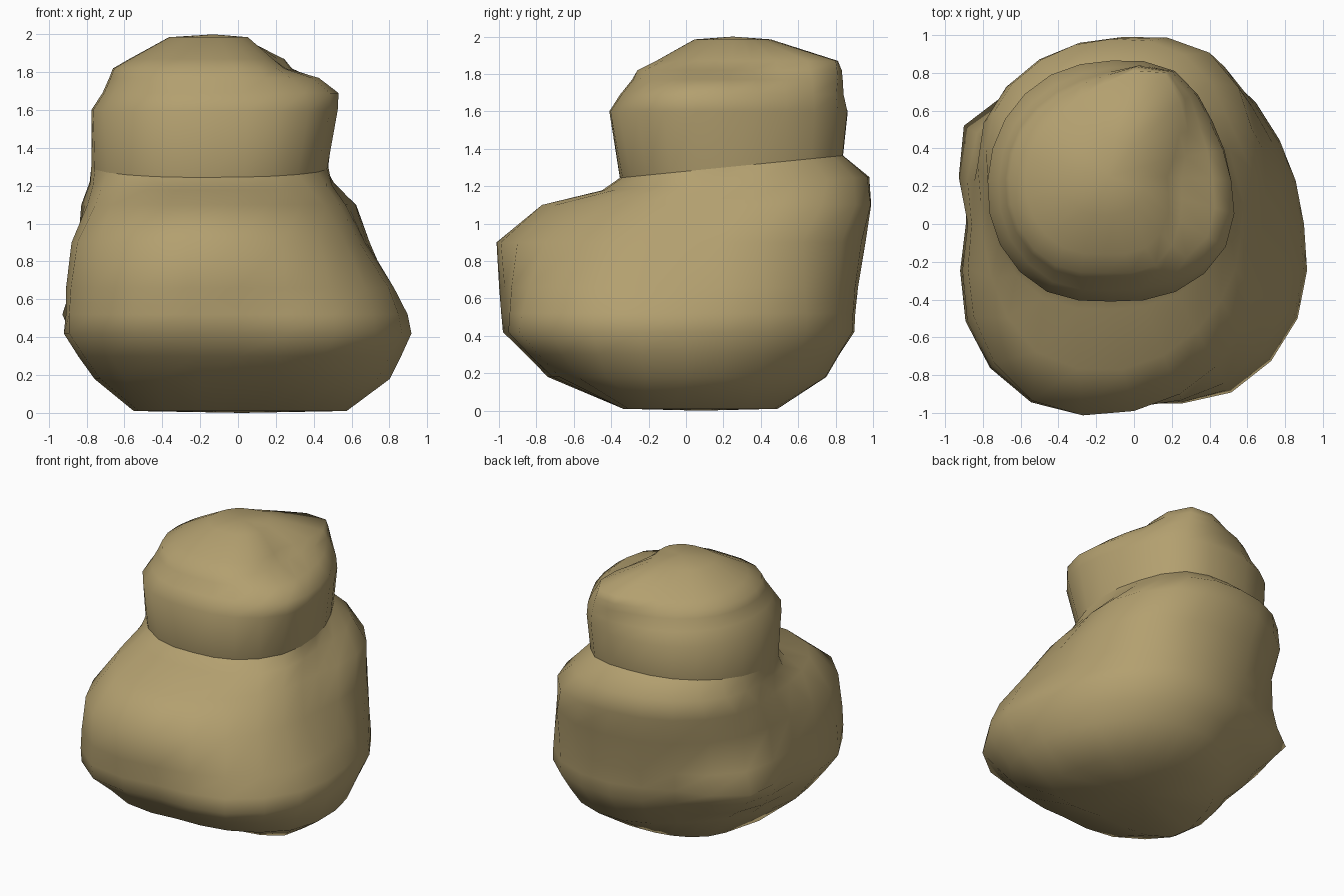
import bpy, bmesh, math

SIDES = 24
clay = bpy.data.materials.new("tan clay")
clay.diffuse_color = (0.45, 0.35, 0.16, 1)


def radius(table, i):
    """Smooth radius at side i from 12 radii spaced 30 degrees apart."""
    t = i * 12 / SIDES
    k, f = int(t), t - int(t)
    a, b, c, d = (table[(k + j) % 12] for j in (-1, 0, 1, 2))
    return b + 0.5 * f * (c - a + f * (2*a - 5*b + 4*c - d + f * (3*(b - c) + d - a)))


def ring(cx, cy, z, tilt, radii):
    pts = []
    for i in range(SIDES):
        ang = 2 * math.pi * i / SIDES
        r = radius(radii, i)
        x, y = cx + r * math.cos(ang), cy + r * math.sin(ang)
        pts.append((x, y, z + tilt * y))
    return pts


def loft(name, rings, bottom=None, top=None):
    """Skin a stack of rings, closing an end with a fan when a tip is given."""
    bm = bmesh.new()
    rows = [[bm.verts.new(p) for p in r] for r in rings]
    for lo, hi in zip(rows, rows[1:]):
        for i in range(SIDES):
            j = (i + 1) % SIDES
            bm.faces.new((lo[i], lo[j], hi[j], hi[i]))
    for tip, row, flip in ((bottom, rows[0], True), (top, rows[-1], False)):
        if tip:
            v = bm.verts.new(tip)
            for i in range(SIDES):
                a, b = row[i], row[(i + 1) % SIDES]
                bm.faces.new((b, a, v) if flip else (a, b, v))
    for f in bm.faces:
        f.smooth = True
    me = bpy.data.meshes.new(name)
    bm.to_mesh(me)
    bm.free()
    me.materials.append(clay)
    ob = bpy.data.objects.new(name, me)
    bpy.context.collection.objects.link(ob)
    return ob


# Outline of the head seen from above, about its own centre
HX, HY = -0.12, 0.23
outline = [.635, .62, .67, .635, .645, .65, .655, .68, .68, .64, .68, .70]
neck = ring(HX, HY, 1.28, 0.10, [r * f for r, f in zip(
    outline, [.94, .96, .96, .96, .97, .99, 1, .97, .93, .91, .89, .89])])

# Body: cross-sections from base to neck, with a tail bump at back left
body = [
    (.02, .08, .01, 0, [.53, .51, .45, .41, .44, .50, .53, .63, .48, .40, .48, .60]),
    (0, 0, .18, 0, [.80, .77, .78, .75, .66, .65, .72, .84, .82, .72, .78, .85]),
    (0, 0, .30, 0, [.85, .83, .86, .82, .77, .82, .81, .94, .94, .84, .91, .93]),
    (0, 0, .42, 0, [.90, .89, .93, .90, .86, .95, .89, 1.03, 1.08, .95, 1.03, 1.0]),
    (0, 0, .52, 0, [.88, .88, .935, .905, .88, 1.04, .88, 1.03, 1.09, .955, 1.01, .98]),
    (0, 0, .66, 0, [.80, .85, .94, .92, .91, .96, .88, 1.02, 1.09, .97, .97, .92]),
    (0, 0, .90, 0, [.68, .79, .96, .96, .95, .91, .86, .98, 1.08, .99, .87, .74]),
    (-.06, .11, 1.10, 0, [.64, .79, .92, .88, .88, .85, .75, .80, .91, .88, .78, .69]),
    (HX, HY, 1.20, .05, [.61, .70, .77, .75, .74, .72, .66, .69, .72, .68, .70, .68]),
]
loft("body", [ring(*r) for r in body] + [neck], bottom=(.02, .08, 0))

# Head: scaled outlines; the pushes (by 30 degree step) form the beak-like
# bump at the right, the dent above it and the raised back right corner
head = [neck]
for cx, cy, z, scale, push in (
        (HX, HY, 1.60, 1.0, {}),
        (HX, HY, 1.69, .91, {0: .09, 11: .09, 1: .07, 2: .08, 3: .03}),
        (-.14, .24, 1.77, .825, {0: .05, 11: .05, 1: .08, 2: .16, 3: .06}),
        (-.15, .24, 1.82, .78, {0: -.15, 11: -.13, 1: .03, 2: .20, 3: .08}),
        (-.155, .25, 1.87, .64, {0: -.12, 11: -.08, 1: .10, 2: .31, 3: .14}),
        (-.155, .25, 1.985, .32, {})):
    radii = [r * (scale + push.get(k, 0)) for k, r in enumerate(outline)]
    head.append(ring(cx, cy, z, 0, radii))
loft("head", head, top=(-.13, .25, 2.0))
